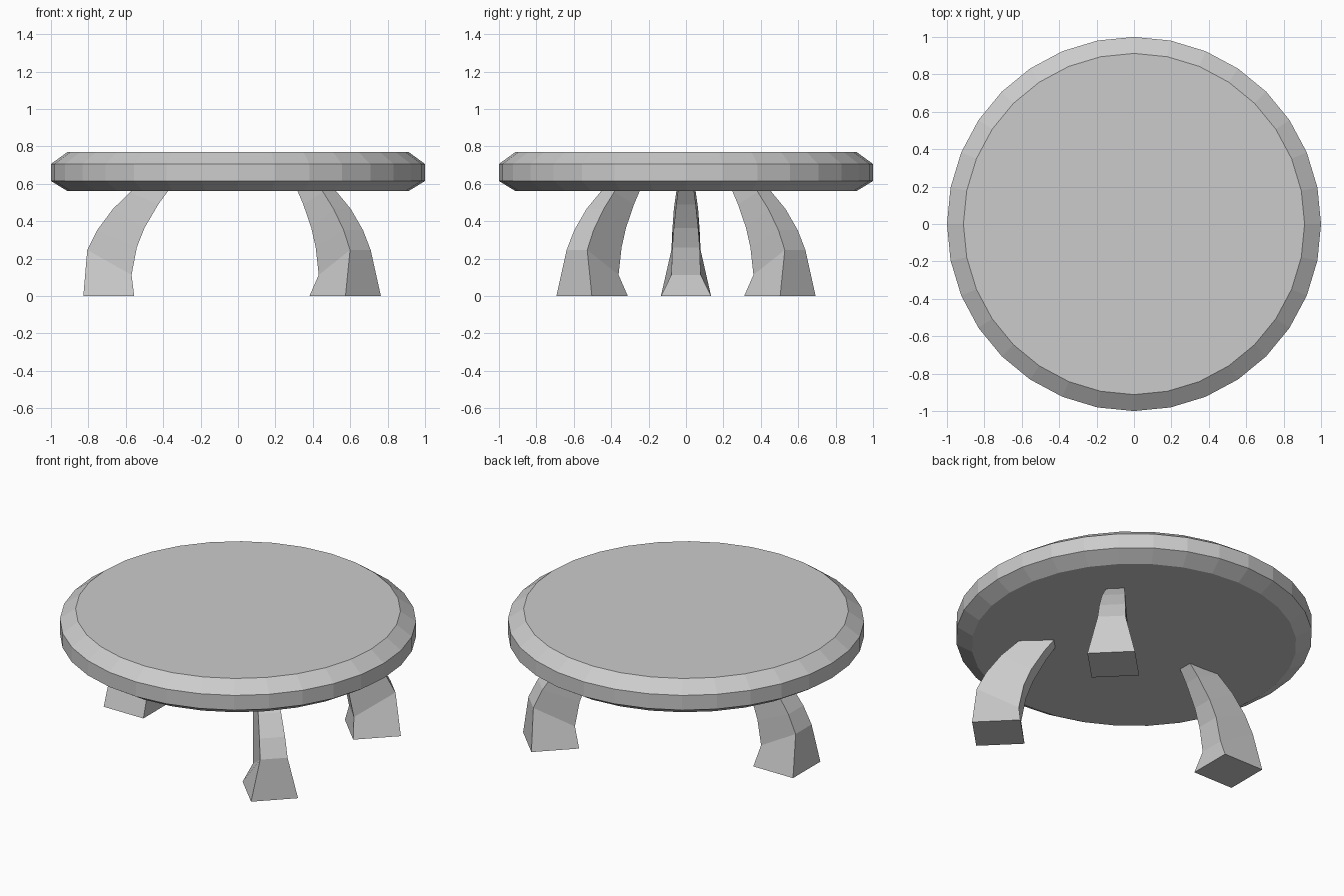
import bpy, bmesh, math
from mathutils import Matrix

if "Cube" in bpy.data.objects:
    bpy.data.objects.remove(bpy.data.objects["Cube"])


def loft(name, rings, matrix=Matrix.Identity(4)):
    """Skin a stack of equal-length rings, cap both ends."""
    bm = bmesh.new()
    loops = [[bm.verts.new(p) for p in ring] for ring in rings]
    n = len(loops[0])
    for a, b in zip(loops, loops[1:]):
        for i in range(n):
            j = (i + 1) % n
            bm.faces.new((a[i], a[j], b[j], b[i]))
    bm.faces.new(loops[0][::-1])
    bm.faces.new(loops[-1])
    bmesh.ops.recalc_face_normals(bm, faces=bm.faces)
    mesh = bpy.data.meshes.new(name)
    bm.to_mesh(mesh)
    bm.free()
    obj = bpy.data.objects.new(name, mesh)
    obj.matrix_world = matrix
    bpy.context.collection.objects.link(obj)
    return obj


# Round top with chamfered rim: (radius, height)
SIDES = 32
profile = [(0.912, 0.561), (1.0, 0.615), (1.0, 0.706), (0.912, 0.77)]
loft("table_top", [[(r * math.cos(2 * math.pi * i / SIDES),
                     r * math.sin(2 * math.pi * i / SIDES), z)
                    for i in range(SIDES)] for r, z in profile])

# Curved leg, bowing outward along +x:
# (outer x, outer z, inner x, inner z, half width)
sections = [
    (0.136, 0.0, -0.136, 0.0, 0.134),
    (0.115, 0.246, -0.122, 0.113, 0.078),
    (0.062, 0.352, -0.15, 0.26, 0.073),
    (-0.022, 0.465, -0.191, 0.364, 0.065),
    (-0.115, 0.556, -0.265, 0.49, 0.052),
    (-0.19, 0.63, -0.36, 0.62, 0.036),
]
leg_rings = [[(xo, -w, zo), (xo, w, zo), (xi, w, zi), (xi, -w, zi)]
             for xo, zo, xi, zi, w in sections]

# Three legs: name, foot centre, facing angle
for name, x, y, angle in [("left_leg", -0.691, 0, 180),
                          ("back_right_leg", 0.573, 0.502, 45),
                          ("front_right_leg", 0.573, -0.502, -45)]:
    loft(name, leg_rings, Matrix.Translation((x, y, 0))
         @ Matrix.Rotation(math.radians(angle), 4, 'Z'))
